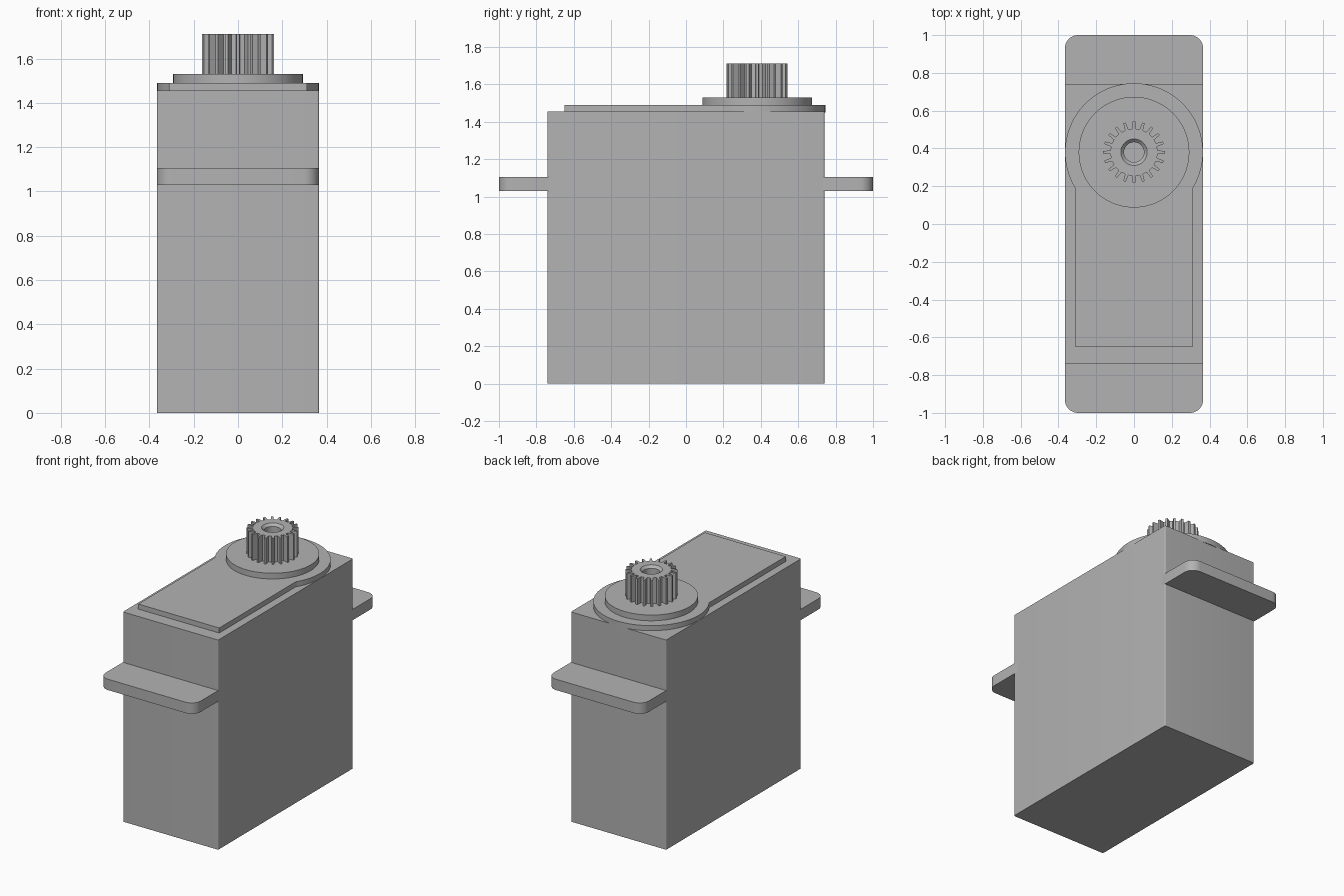
import bpy, bmesh, math

if "Cube" in bpy.data.objects:
    bpy.data.objects.remove(bpy.data.objects["Cube"])

grey = bpy.data.materials.new("plain grey")
grey.diffuse_color = (0.45, 0.45, 0.45, 1)
grey.use_nodes = True
grey.node_tree.nodes["Principled BSDF"].inputs["Base Color"].default_value = grey.diffuse_color
SHAFT_Y = 0.38


def finish(bm, name, smooth=True):
    """Turn a bmesh into a named, coloured object."""
    bmesh.ops.recalc_face_normals(bm, faces=bm.faces)
    mesh = bpy.data.meshes.new(name)
    bm.to_mesh(mesh)
    bm.free()
    mesh.materials.append(grey)
    obj = bpy.data.objects.new(name, mesh)
    bpy.context.collection.objects.link(obj)
    if smooth:
        bpy.ops.object.select_all(action='DESELECT')
        obj.select_set(True)
        bpy.context.view_layer.objects.active = obj
        bpy.ops.object.shade_smooth_by_angle(angle=math.radians(30))
    return obj


def prism(name, outline, z0, z1):
    """Extrude a closed xy outline between two heights."""
    bm = bmesh.new()
    face = bm.faces.new([bm.verts.new((x, y, z0)) for x, y in outline])
    top = bmesh.ops.extrude_face_region(bm, geom=[face])["geom"]
    for v in top:
        if isinstance(v, bmesh.types.BMVert):
            v.co.z = z1
    return finish(bm, name)


def arc(cx, cy, r, a0, a1, n):
    return [(cx + r * math.cos(a0 + (a1 - a0) * i / n),
             cy + r * math.sin(a0 + (a1 - a0) * i / n)) for i in range(n + 1)]


def rounded_rect(hx, y0, y1, r_out, r_in):
    """Rectangle from y0 to y1 with separate radii for the y1 and y0 ends."""
    q = math.pi / 2
    pts = []
    for k, (sx, y, s, r) in enumerate([(1, y1, 1, r_out), (-1, y1, 1, r_out),
                                       (-1, y0, -1, r_in), (1, y0, -1, r_in)]):
        pts += arc(sx * (hx - r), y - s * r, r, k * q, (k + 1) * q, 8)
    return pts


# Case with barely softened upright corners
prism("case", rounded_rect(0.366, -0.74, 0.74, 0.008, 0.008), 0, 1.455)

# Mounting ears at both ends, starting just inside the case
ear = rounded_rect(0.366, 0.70, 1.0, 0.07, 0.005)
prism("back_ear", ear, 1.03, 1.105)
prism("front_ear", [(-x, -y) for x, y in ear], 1.03, 1.105)

# Raised keyhole-shaped lid: plate merging into a round boss
R, HX = 0.365, 0.311
a = math.acos(HX / R)
lid = arc(0, SHAFT_Y, R, -a, math.pi + a, 72) + [(-HX, -0.65), (HX, -0.65)]
prism("lid", lid, 1.45, 1.49)

# Collar under the output gear
prism("collar", arc(0, SHAFT_Y, 0.293, 0, 2 * math.pi, 72)[:-1], 1.485, 1.53)

# Output gear: narrow teeth, countersunk blind bore
TEETH = 20
outer, inner = [], []
for t in range(TEETH):
    c = 2 * math.pi * t / TEETH
    for r, d in [(0.125, -0.075), (0.163, -0.04), (0.163, 0.04), (0.125, 0.075)]:
        outer.append((r, c + d))
        inner.append(c + d)

bm = bmesh.new()


def ring(polar, z):
    return [bm.verts.new((r * math.cos(w), SHAFT_Y + r * math.sin(w), z)) for r, w in polar]


def bore(r):
    return [(r, w) for w in inner]


rings = [ring(outer, 1.525), ring(outer, 1.71), ring(bore(0.07), 1.71),
         ring(bore(0.053), 1.693), ring(bore(0.053), 1.56)]
for lo, hi in zip(rings, rings[1:]):
    for i in range(len(lo)):
        j = (i + 1) % len(lo)
        bm.faces.new((lo[i], lo[j], hi[j], hi[i]))
bm.faces.new(rings[0])
bm.faces.new(rings[-1])
finish(bm, "output_gear")
